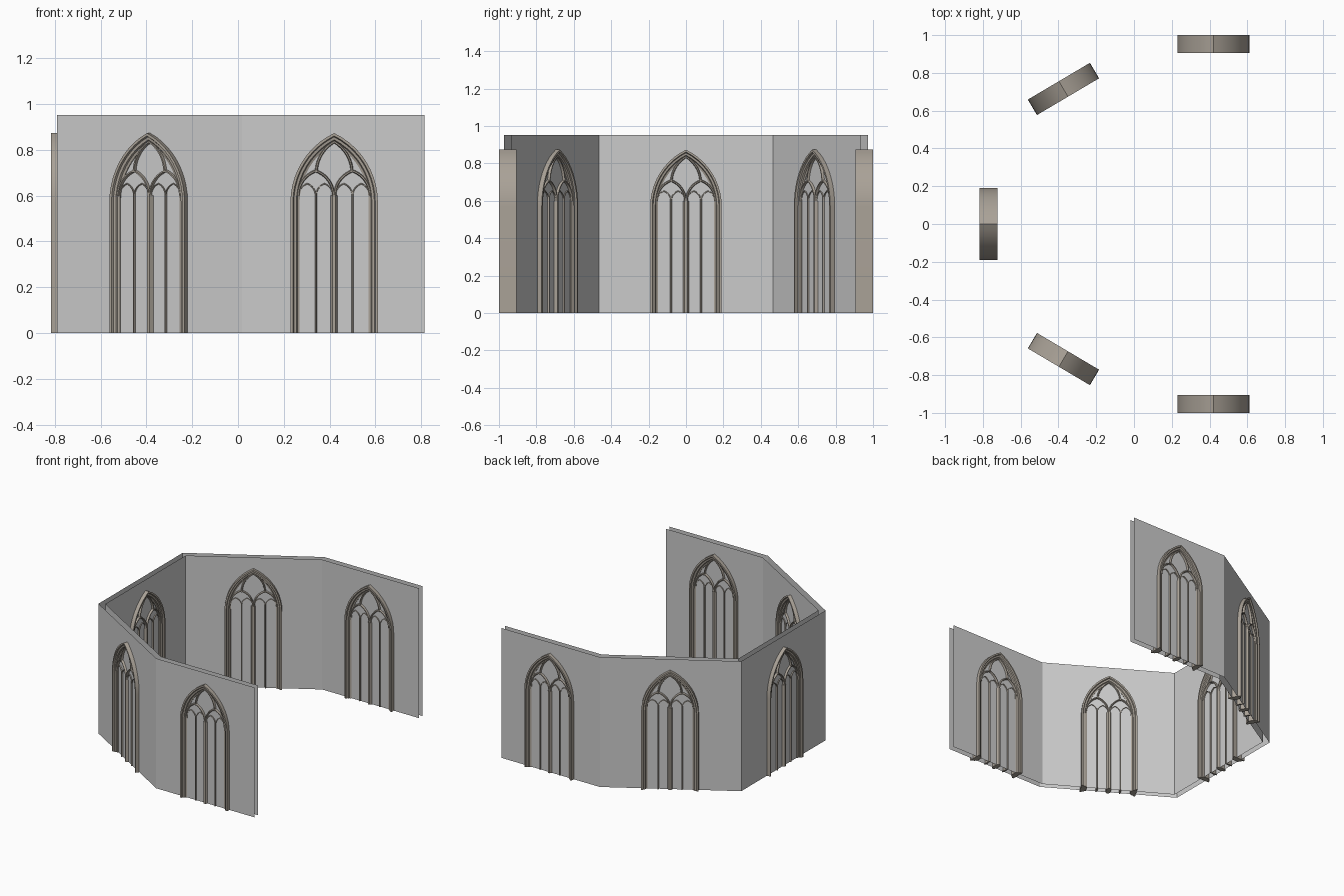
import bpy, bmesh, math

if "Cube" in bpy.data.objects:
    bpy.data.objects.remove(bpy.data.objects["Cube"])

def material(name, rgb):
    m = bpy.data.materials.new(name)
    m.diffuse_color = (*rgb, 1)
    m.use_nodes = True
    m.node_tree.nodes["Principled BSDF"].inputs["Base Color"].default_value = m.diffuse_color
    return m

STONE = material("warm stone", (0.40, 0.36, 0.31))
WALL = material("grey wall", (0.60, 0.60, 0.60))

def finish(bm, name, mat):
    me = bpy.data.meshes.new(name)
    bm.to_mesh(me)
    bm.free()
    me.materials.append(mat)
    return me

def place(me, name, loc=(0, 0, 0), rot=0):
    ob = bpy.data.objects.new(name, me)
    ob.location, ob.rotation_euler.z = loc, rot
    bpy.context.collection.objects.link(ob)
    return ob

def arch_path(cx, half, spring, rise, u, foot=None, n=10):
    """Pointed arch in x/z, inset by u; optional straight legs down to foot."""
    R = (half * half + rise * rise) / (2 * half)
    off, r = R - half, R - u
    end = math.acos(off / r)
    left = [(off - r * math.cos(end * i / n), spring + r * math.sin(end * i / n)) for i in range(n + 1)]
    if foot is not None:
        left.insert(0, (left[0][0], foot))
    pts = left + [(-x, z) for x, z in left[-2::-1]]
    return [(cx + x, z) for x, z in pts]

def sweep_arch(bm, profile, *arch, foot=None):
    """Sweep a closed (inset, depth) profile along a pointed arch."""
    rails = [[bm.verts.new((x, v, z)) for x, z in arch_path(*arch, u, foot)] for u, v in profile]
    k = len(rails)
    for a in range(k):
        p, q = rails[a], rails[(a + 1) % k]
        for i in range(len(p) - 1):
            bm.faces.new((p[i], p[i + 1], q[i + 1], q[i]))
    bm.faces.new([r[0] for r in rails])
    bm.faces.new([r[-1] for r in rails])

def mullion(bm, x, profile, top):
    low = [bm.verts.new((x + u, v, 0)) for u, v in profile]
    face = bm.faces.new(low)
    new = bmesh.ops.extrude_face_region(bm, geom=[face])["geom"]
    for e in new:
        if isinstance(e, bmesh.types.BMVert):
            e.co.z = top

def mirrored(half):
    """Close a profile by mirroring its front half in depth."""
    return half + [(u, -v) for u, v in reversed(half)]

def bar(w, d):
    return mirrored([(-w, d * 0.5), (-w * 0.4, d), (w * 0.4, d), (w, d * 0.5)])

# moulded outer frame
bm = bmesh.new()
frame = mirrored([(0, .0475), (.011, .0475), (.015, .038), (.026, .036), (.030, .028), (.040, .024)])
sweep_arch(bm, frame, 0, .191, .57, .303, foot=0)
bmesh.ops.recalc_face_normals(bm, faces=bm.faces)
frame_mesh = finish(bm, "window_frame", STONE)

# mullions and tracery
bm = bmesh.new()
mullion(bm, 0, bar(.017, .036), .60)
for s in (-1, 1):
    mullion(bm, s * .08, bar(.006, .030), .62)
    sweep_arch(bm, bar(.007, .034), s * .08, .077, .60, .108)
    for t in (-1, 1):
        sweep_arch(bm, bar(.004, .027), s * .08 + t * .038, .037, .60, .052)
sweep_arch(bm, bar(.007, .034), 0, .078, .70, .135)
bmesh.ops.recalc_face_normals(bm, faces=bm.faces)
tracery_mesh = finish(bm, "window_tracery", STONE)

# wall sheets, inner and outer, following the polygonal apse
def wall(name, west, corner_y, corner_x, side, flip):
    pts = [(.815, side), (corner_x, side), (west, corner_y)]
    pts += [(x, -y) for x, y in reversed(pts)]
    bm = bmesh.new()
    low = [bm.verts.new((x, y, 0)) for x, y in pts]
    top = [bm.verts.new((x, y, .952)) for x, y in pts]
    for i in range(5):
        f = bm.faces.new((low[i], low[i + 1], top[i + 1], top[i]))
        if flip:
            f.normal_flip()
    place(finish(bm, name, WALL), name)

wall("outer_wall", -.79, .488, .018, .973, True)
wall("inner_wall", -.75, .465, .030, .932, False)

# windows centred in each bay
a = math.radians(30.6)
bays = [("right", .42, -.9525, 0), ("left", .42, .9525, 0),
        ("right_apse", -.3735, -.715, -a), ("left_apse", -.3735, .715, a),
        ("end", -.77, 0, math.pi / 2)]
for side, x, y, rot in bays:
    for me in (frame_mesh, tracery_mesh):
        ob = place(me, f"{side}_{me.name}", (x, y, 0), rot)

# smooth curves, keep moulding edges sharp
for ob in bpy.context.collection.objects:
    ob.select_set("window" in ob.name)
    if "window" in ob.name:
        bpy.context.view_layer.objects.active = ob
bpy.ops.object.shade_smooth_by_angle(angle=math.radians(25))
